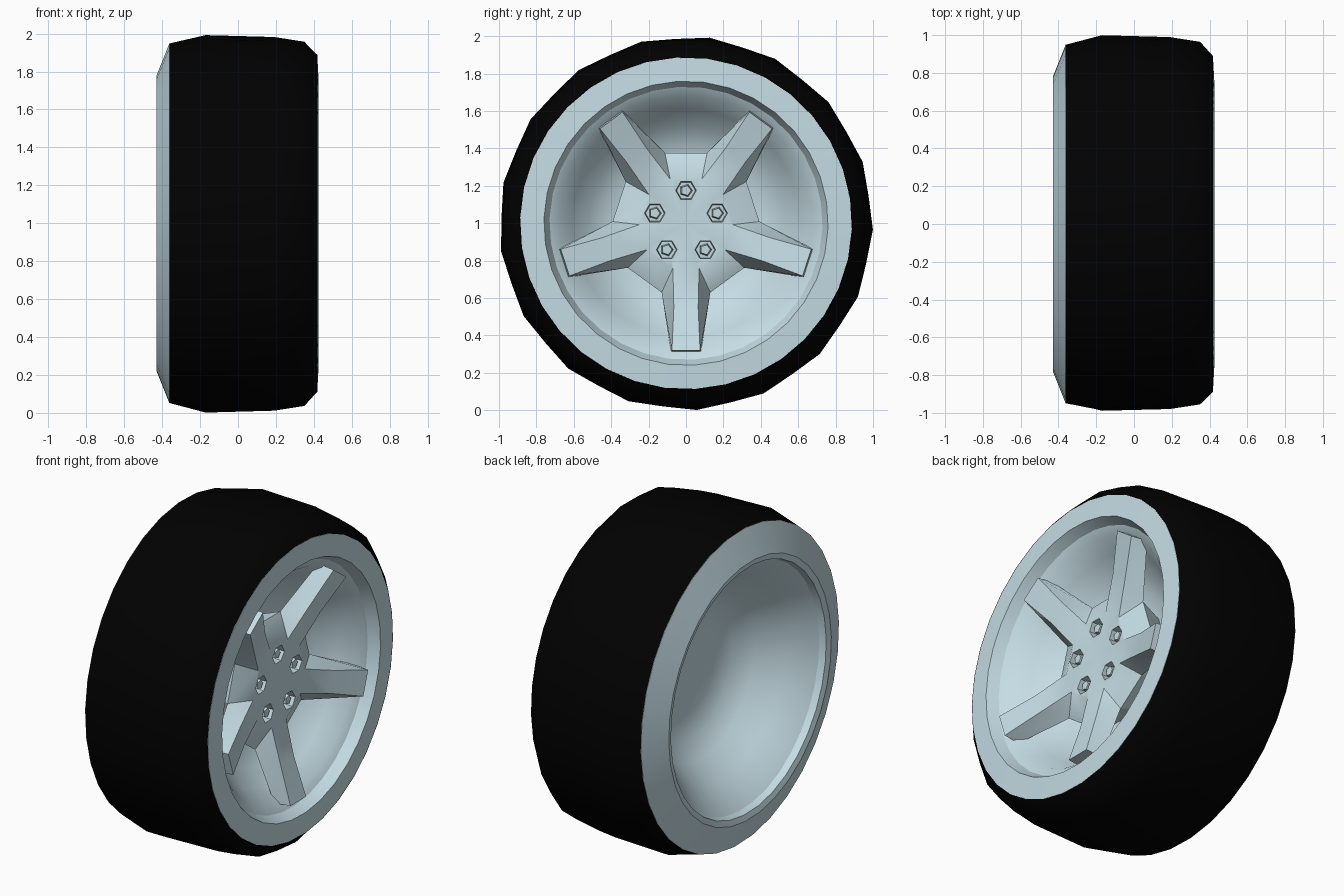
import bpy, bmesh, math
from mathutils import Matrix, Vector

old = bpy.data.objects.get("Cube")
if old:
    bpy.data.objects.remove(old, do_unlink=True)


def material(name, rgb):
    m = bpy.data.materials.new(name)
    m.use_nodes = True
    m.diffuse_color = (*rgb, 1)
    m.node_tree.nodes["Principled BSDF"].inputs["Base Color"].default_value = (*rgb, 1)
    return m


rubber = material("black rubber", (0.0003, 0.0003, 0.0003))
alloy = material("pale blue grey alloy", (0.56, 0.72, 0.78))
CENTRE = Vector((0, 0, 1))
SIDES = 34
TURN = math.radians(-2)


def finish(bm, name, mat, angle):
    bmesh.ops.remove_doubles(bm, verts=bm.verts, dist=0.0005)
    bmesh.ops.recalc_face_normals(bm, faces=bm.faces)
    mesh = bpy.data.meshes.new(name)
    bm.to_mesh(mesh)
    bm.free()
    ob = bpy.data.objects.new(name, mesh)
    bpy.context.collection.objects.link(ob)
    mesh.materials.append(mat)
    smooth(ob, angle)
    return ob


def select(ob):
    bpy.ops.object.select_all(action='DESELECT')
    ob.select_set(True)
    bpy.context.view_layer.objects.active = ob


def smooth(ob, angle):
    select(ob)
    bpy.ops.object.shade_smooth_by_angle(angle=math.radians(angle))


def polar(x, r, a):
    return CENTRE + Vector((x, r * math.cos(a), r * math.sin(a)))


def lathe(name, profile, mat, angle, closed=False):
    """Spin (x, radius, pull) rings round the axle; pull scales every other point."""
    bm = bmesh.new()
    rings = [[bm.verts.new(polar(x, r * (pull if i % 2 else 1), TURN + math.tau * i / SIDES))
              for i in range(SIDES)] for x, r, pull in profile]
    pairs = list(zip(rings, rings[1:]))
    if closed:
        pairs.append((rings[-1], rings[0]))
    for a, b in pairs:
        for i in range(SIDES):
            j = (i + 1) % SIDES
            bm.faces.new((a[i], a[j], b[j], b[i]))
    return finish(bm, name, mat, angle)


# Tyre: round where it meets the rim, coarser facets on the tread
lathe("tyre", [(0.39, 0.84, 1), (0.418, 0.89, 1), (0.35, 0.965, 0.99), (0.19, 0.99, 0.99),
               (-0.17, 1.0, 0.987), (-0.36, 0.95, 1), (-0.34, 0.88, 1)],
      rubber, 40, closed=True)

# Rim: front bowl, front flange, hidden barrel, back flange, back bowl
RIM = [(0.05, 0), (0.055, 0.3), (0.08, 0.42), (0.14, 0.52), (0.24, 0.61),
       (0.33, 0.68), (0.36, 0.73), (0.425, 0.76), (0.418, 0.887),
       (-0.362, 0.95), (-0.43, 0.78), (-0.42, 0.745), (-0.38, 0.735), (-0.34, 0.69),
       (-0.24, 0.6), (-0.11, 0.5), (-0.03, 0.4), (0.005, 0.28), (0.01, 0)]
lathe("rim", [(x, r, 1) for x, r in RIM], alloy, 32)

# Five-spoke star: (x, distance along spoke, half width)
SECTION = {"tip": (0.405, 0.68, 0.075), "mid": (0.33, 0.45, 0.065),
           "root": (0.275, 0.24, 0.07), "tip_back": (0.3, 0.69, 0.08),
           "web": (0.205, 0.37, 0.13), "base": (0.02, 0.3, 0.12)}
bm = bmesh.new()
spokes = []
for k in range(5):
    turn = Matrix.Rotation(math.tau * k / 5, 4, 'X')
    spokes.append({(n, s): bm.verts.new(CENTRE + turn @ Vector((x, s * w, -u)))
                   for n, (x, u, w) in SECTION.items() for s in (1, -1)})
hub_front = bm.verts.new(CENTRE + Vector((0.265, 0, 0)))
hub_back = bm.verts.new(CENTRE + Vector((0.02, 0, 0)))
for k, p in enumerate(spokes):
    q = spokes[(k + 1) % 5]
    # Front, end and underside of a spoke
    order = ["root", "mid", "tip", "tip_back", "web", "base"]
    for a, b in zip(order, order[1:]):
        bm.faces.new((p[a, 1], p[b, 1], p[b, -1], p[a, -1]))
    # Sloping flanks
    for s in (1, -1):
        bm.faces.new([p[n, s] for n in ("tip", "mid", "web", "tip_back")])
        bm.faces.new([p[n, s] for n in ("mid", "root", "web")])
    # Web to the next spoke, and the hub centre
    for a, b in (("root", "web"), ("web", "base")):
        bm.faces.new((p[a, 1], p[b, 1], q[b, -1], q[a, -1]))
    for pole, n in ((hub_front, "root"), (hub_back, "base")):
        bm.faces.new((pole, p[n, -1], p[n, 1]))
        bm.faces.new((pole, p[n, 1], q[n, -1]))
star = finish(bm, "spokes", alloy, 32)


def studs(name, sides, radius, tip_radius, x, depth):
    """Five prisms on the bolt circle, pointing along the axle."""
    bm = bmesh.new()
    for k in range(5):
        place = Matrix.Translation(polar(x, 0.175, math.tau * (k / 5 + 0.25)))
        bmesh.ops.create_cone(bm, cap_ends=True, segments=sides, radius1=radius,
                              radius2=tip_radius, depth=depth,
                              matrix=place @ Matrix.Rotation(math.pi / 2, 4, 'Y'))
    return finish(bm, name, alloy, 20)


# Bolt pockets cut into the hub, with a bolt in each
cutter = studs("pocket_cutter", 6, 0.05, 0.06, 0.27, 0.12)
cutter.hide_render = True
cut = star.modifiers.new("pockets", 'BOOLEAN')
cut.operation = 'DIFFERENCE'
cut.solver = 'EXACT'
cut.object = cutter
select(star)
bpy.ops.object.modifier_apply(modifier=cut.name)
bpy.data.objects.remove(cutter, do_unlink=True)
smooth(star, 32)
studs("wheel_bolts", 5, 0.036, 0.028, 0.235, 0.06)
